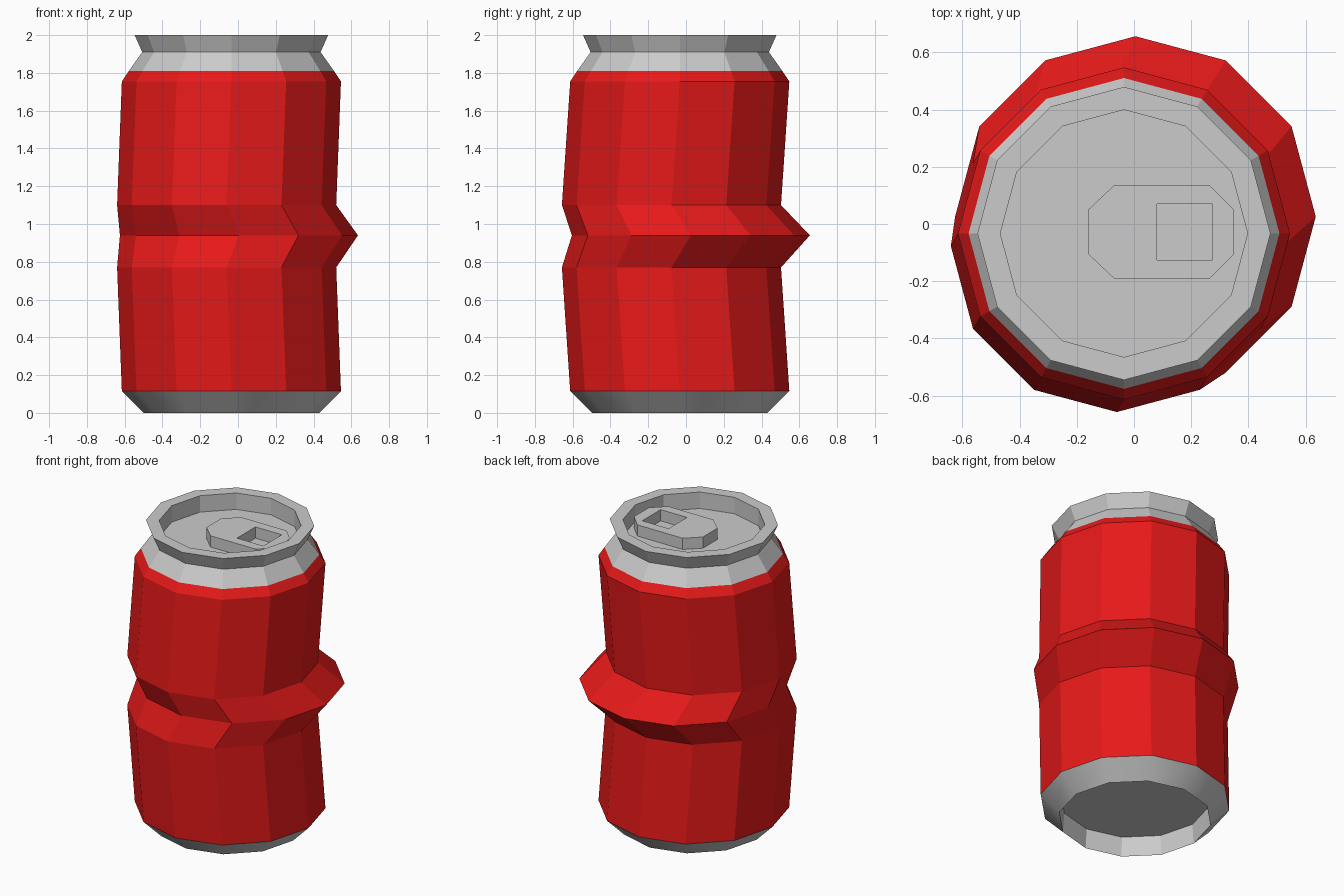
import bpy, bmesh
from math import sin, cos, tau, radians

if "Cube" in bpy.data.objects:
    bpy.data.objects.remove(bpy.data.objects["Cube"])

SIDES = 12
CX, CY = -0.035, -0.033

red = bpy.data.materials.new("red_paint")
red.diffuse_color = (0.8, 0.01, 0.01, 1)
red.use_nodes = True
red.node_tree.nodes["Principled BSDF"].inputs["Base Color"].default_value = red.diffuse_color


def loft(name, rings, cap_start=False, cap_end=False, mat=None):
    """Skin a stack of 12-sided rings given as (radius, z, x, y)."""
    bm = bmesh.new()
    loops = []
    for r, z, *c in rings:
        x, y = c or (CX, CY)
        loops.append([bm.verts.new((x + r * cos(tau * i / SIDES),
                                    y + r * sin(tau * i / SIDES), z))
                      for i in range(SIDES)])
    for a, b in zip(loops, loops[1:]):
        for i in range(SIDES):
            j = (i + 1) % SIDES
            bm.faces.new((a[i], a[j], b[j], b[i]))
    if cap_start:
        bm.faces.new(loops[0][::-1])
    if cap_end:
        bm.faces.new(loops[-1])
    me = bpy.data.meshes.new(name)
    bm.to_mesh(me)
    bm.free()
    if mat:
        me.materials.append(mat)
    ob = bpy.data.objects.new(name, me)
    bpy.context.collection.objects.link(ob)
    return ob


# Base: hollow underside and sloped foot
base = loft("can_base", [(0.455, 0.13), (0.465, 0), (0.58, 0.115)], cap_start=True)
for i, p in enumerate(base.data.polygons):
    p.use_smooth = SIDES <= i < 2 * SIDES
bpy.context.view_layer.objects.active = base
base.select_set(True)
bpy.ops.object.shade_smooth_by_angle(angle=radians(29))

# Painted body with the off-centre dent
loft("can_body", [(0.58, 0.115), (0.58, 0.77, -0.06, -0.077),
                  (0.63, 0.94, 0.005, 0.026), (0.58, 1.10, -0.06, -0.077),
                  (0.58, 1.755), (0.543, 1.81)], mat=red)

# Neck, rim and sunken lid
loft("can_top", [(0.543, 1.81), (0.472, 1.91), (0.512, 2.0),
                 (0.432, 2.0), (0.432, 1.89)], cap_end=True)

# Pull tab: chamfered plate with a square opening
LID, TAB_TOP = 1.89, 1.965
outline = [(-0.07, 0.135), (0.265, 0.135), (0.35, 0.05), (0.35, -0.105),
           (0.265, -0.19), (-0.07, -0.19), (-0.16, -0.105), (-0.16, 0.05)]
opening = [(0.08, 0.07), (0.275, 0.07), (0.275, -0.125), (0.08, -0.125)]
cu = bpy.data.curves.new("tab_curve", 'CURVE')
cu.dimensions = '2D'
cu.fill_mode = 'BOTH'
cu.extrude = (TAB_TOP - LID) / 2
for pts in (outline, opening):
    sp = cu.splines.new('POLY')
    sp.points.add(len(pts) - 1)
    for p, (x, y) in zip(sp.points, pts):
        p.co = (x, y, 0, 1)
    sp.use_cyclic_u = True
helper = bpy.data.objects.new("tab_helper", cu)
bpy.context.collection.objects.link(helper)
dg = bpy.context.evaluated_depsgraph_get()
me = bpy.data.meshes.new_from_object(helper.evaluated_get(dg))
bpy.data.objects.remove(helper)
for p in me.polygons:
    p.use_smooth = False
tab = bpy.data.objects.new("pull_tab", me)
tab.location.z = (LID + TAB_TOP) / 2
bpy.context.collection.objects.link(tab)
